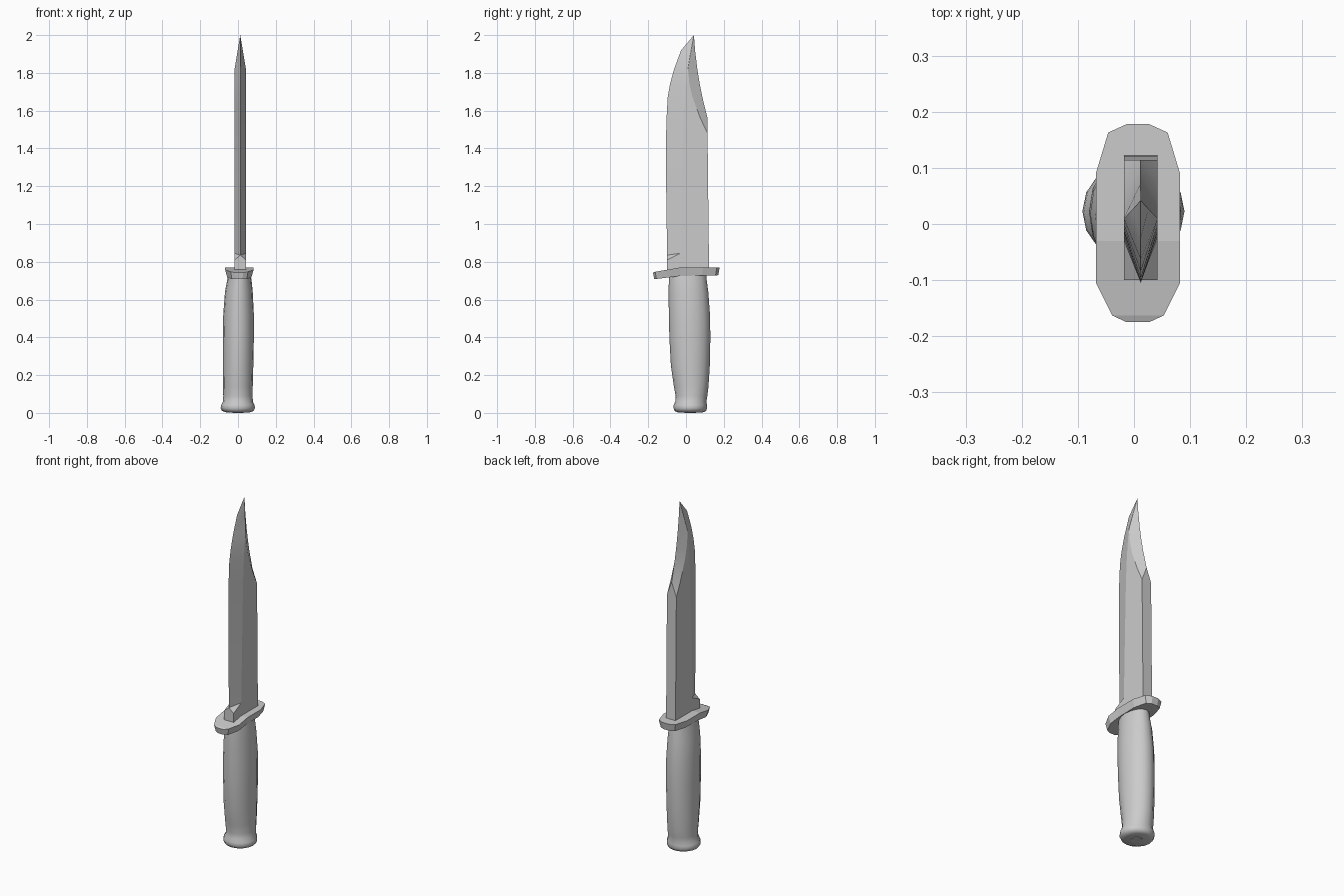
import bpy, bmesh, math

if "Cube" in bpy.data.objects:
    bpy.data.objects.remove(bpy.data.objects["Cube"])

steel = bpy.data.materials.new("plain grey")
steel.diffuse_color = (0.6, 0.6, 0.6, 1)
steel.use_nodes = True
steel.node_tree.nodes["Principled BSDF"].inputs["Base Color"].default_value = steel.diffuse_color


def loft(name, rings, smooth=None):
    """Skin a list of equal-length closed rings and cap both ends."""
    bm = bmesh.new()
    rows = [[bm.verts.new(p) for p in ring] for ring in rings]
    n = len(rings[0])
    for a, b in zip(rows, rows[1:]):
        for i in range(n):
            j = (i + 1) % n
            bm.faces.new((a[i], a[j], b[j], b[i]))
    bm.faces.new(rows[0][::-1])
    bm.faces.new(rows[-1])
    bmesh.ops.remove_doubles(bm, verts=bm.verts, dist=0.0005)
    bmesh.ops.recalc_face_normals(bm, faces=bm.faces)
    mesh = bpy.data.meshes.new(name)
    bm.to_mesh(mesh)
    bm.free()
    mesh.materials.append(steel)
    obj = bpy.data.objects.new(name, mesh)
    bpy.context.collection.objects.link(obj)
    if smooth:
        bpy.ops.object.select_all(action='DESELECT')
        obj.select_set(True)
        bpy.context.view_layer.objects.active = obj
        bpy.ops.object.shade_smooth_by_angle(angle=math.radians(smooth))
    return obj


# Blade: cutting edge, bevel shoulder, clip shoulder and spine at each height
BX, T = 0.012, 0.03


def blade_ring(z, edge, shoulder, clip, spine, t=T, edge_w=0.0, spine_w=0.0, z_edge=None):
    ze = z if z_edge is None else z_edge
    half = [(edge_w, edge, ze), (t, shoulder, z), (t, clip, z), (spine_w, spine, z)]
    right = [(BX + x, y, h) for x, y, h in half]
    left = [(BX - x, y, h) for x, y, h in reversed(half)]
    return right + left


loft("blade", [
    blade_ring(0.74, -0.10, -0.03, 0.122, 0.122, edge_w=T, spine_w=T),
    # square block at the root, then the ground bevel starts
    blade_ring(0.845, -0.10, -0.03, 0.121, 0.121, edge_w=T, spine_w=T, z_edge=0.81),
    blade_ring(0.845, -0.10, -0.03, 0.121, 0.121, spine_w=T, z_edge=0.835),
    blade_ring(1.20, -0.105, -0.022, 0.117, 0.117, spine_w=T),
    blade_ring(1.48, -0.105, -0.015, 0.114, 0.114, spine_w=T),
    # clipped point
    blade_ring(1.56, -0.103, -0.012, 0.076, 0.114),
    blade_ring(1.67, -0.097, -0.006, 0.035, 0.087),
    blade_ring(1.74, -0.085, 0.0, 0.018, 0.073),
    blade_ring(1.82, -0.063, 0.009, 0.01, 0.06),
    blade_ring(1.92, -0.026, 0.026, 0.027, 0.048, t=0.0135),
    blade_ring(2.0, 0.042, 0.042, 0.042, 0.042, t=0.0),
], smooth=15)

# Guard: strips across y with half width, top and bottom height
GX = 0.007
guard_rows = [
    (-0.175, 0.02, 0.742, 0.708), (-0.163, 0.046, 0.747, 0.709),
    (-0.105, 0.075, 0.757, 0.716), (-0.03, 0.075, 0.77, 0.725),
    (0.09, 0.075, 0.77, 0.727), (0.163, 0.053, 0.77, 0.728), (0.178, 0.02, 0.77, 0.729),
]
loft("guard", [
    [(GX - w, y, top), (GX + w, y, top), (GX + 0.85 * w, y * 0.96, bot), (GX - 0.85 * w, y * 0.96, bot)]
    for y, w, top, bot in guard_rows
])

# Handle and flared pommel: x range and y range at each height
handle_rows = [
    (0.003, -0.062, 0.062, -0.045, 0.09), (0.010, -0.084, 0.082, -0.060, 0.106),
    (0.025, -0.092, 0.090, -0.066, 0.111), (0.042, -0.089, 0.087, -0.065, 0.111),
    (0.060, -0.079, 0.079, -0.057, 0.108), (0.09, -0.078, 0.077, -0.055, 0.113),
    (0.14, -0.079, 0.078, -0.064, 0.119), (0.25, -0.080, 0.081, -0.080, 0.126),
    (0.40, -0.080, 0.084, -0.088, 0.129), (0.52, -0.078, 0.084, -0.091, 0.127),
    (0.64, -0.069, 0.078, -0.092, 0.118), (0.70, -0.058, 0.072, -0.091, 0.110),
    (0.74, -0.052, 0.066, -0.090, 0.106),
]
SIDES = 16
loft("handle", [
    [((x0 + x1) / 2 + (x1 - x0) / 2 * math.cos(a), (y0 + y1) / 2 + (y1 - y0) / 2 * math.sin(a), z)
     for a in (2 * math.pi * i / SIDES for i in range(SIDES))]
    for z, x0, x1, y0, y1 in handle_rows
], smooth=50)

# Tang nut under the pommel
loft("tang_nut", [
    [(0.03 * math.cos(a), 0.022 + 0.03 * math.sin(a), z) for a in (2 * math.pi * i / 12 for i in range(12))]
    for z in (0.0, 0.006)
])
